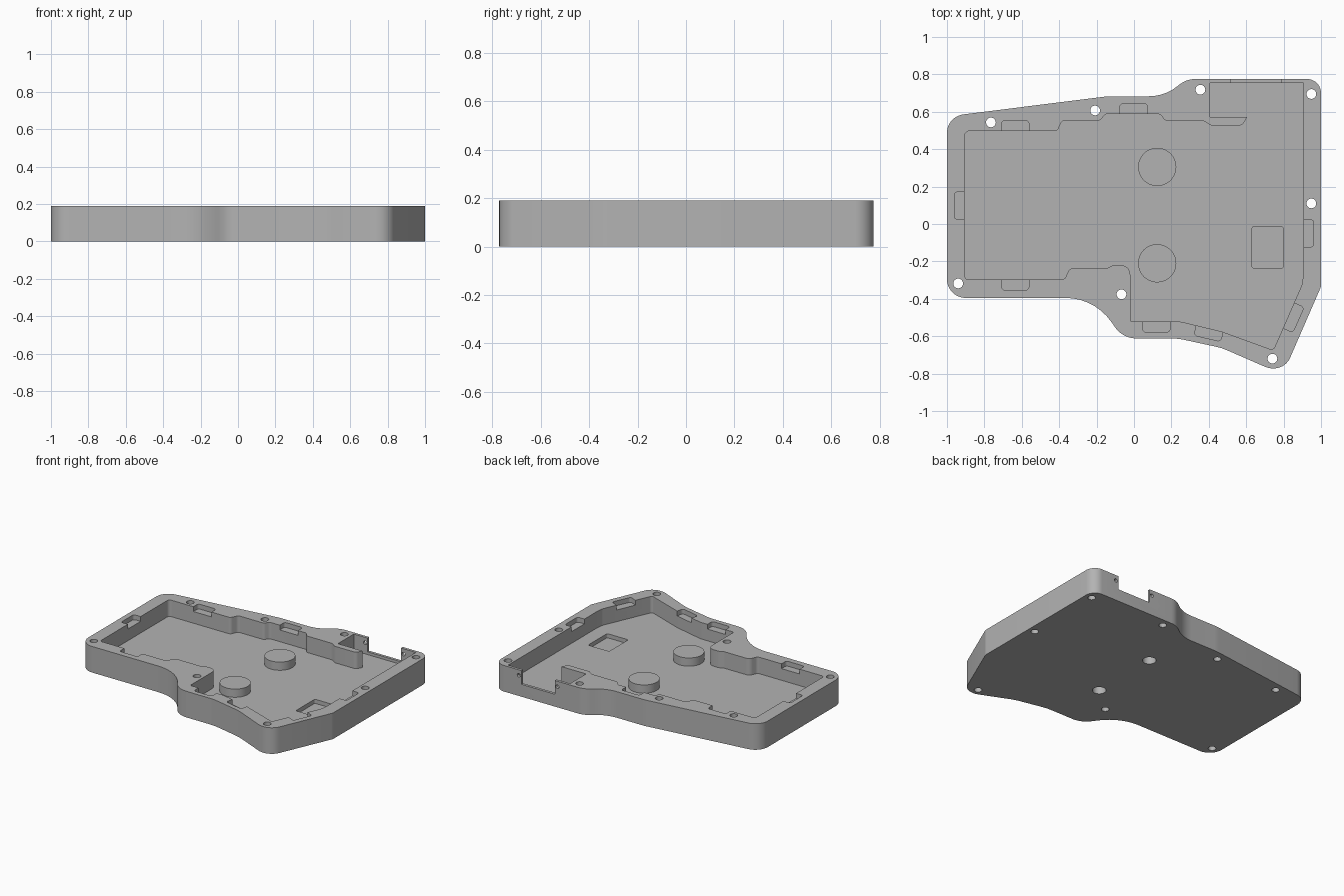
import bpy
import bmesh
from math import radians, pi, cos, sin
from mathutils import Vector, Matrix

cube = bpy.data.objects.get("Cube")
if cube:
    bpy.data.objects.remove(cube, do_unlink=True)

grey = bpy.data.materials.new("plain grey")
grey.use_nodes = True
COLOUR = (0.45, 0.45, 0.45, 1)
grey.diffuse_color = COLOUR
grey.node_tree.nodes["Principled BSDF"].inputs["Base Color"].default_value = COLOUR

TOP, FLOOR = 0.19, 0.07


def rounded(corners):
    """Turn (x, y, radius) corners into an outline with filleted corners."""
    points = []
    for i, (x, y, r) in enumerate(corners):
        p = Vector((x, y))
        a = Vector(corners[i - 1][:2]) - p
        b = Vector(corners[(i + 1) % len(corners)][:2]) - p
        half = a.angle(b) / 2
        if r <= 0 or half > 1.55:
            points.append(p)
            continue
        u, v = a.normalized(), b.normalized()
        reach = r * cos(half) / sin(half)
        centre = p + (u + v).normalized() * r / sin(half)
        start = p + u * reach - centre
        end = p + v * reach - centre
        sweep = start.angle_signed(end)
        steps = max(2, int(abs(sweep) / radians(7)))
        for k in range(steps + 1):
            points.append(centre + Matrix.Rotation(-sweep * k / steps, 2) @ start)
    return points


def circle(x, y, r, n=40):
    return [Vector((x + r * cos(2 * pi * k / n), y + r * sin(2 * pi * k / n)))
            for k in range(n)]


def prism(name, outline, z0, z1):
    bm = bmesh.new()
    face = bm.faces.new([bm.verts.new((p.x, p.y, z0)) for p in outline])
    grown = bmesh.ops.extrude_face_region(bm, geom=[face])
    for v in grown["geom"]:
        if isinstance(v, bmesh.types.BMVert):
            v.co.z = z1
    bmesh.ops.recalc_face_normals(bm, faces=bm.faces[:])
    mesh = bpy.data.meshes.new(name)
    bm.to_mesh(mesh)
    bm.free()
    mesh.materials.append(grey)
    ob = bpy.data.objects.new(name, mesh)
    bpy.context.collection.objects.link(ob)
    return ob


def combine(body, tool, operation="DIFFERENCE"):
    mod = body.modifiers.new("cut", "BOOLEAN")
    mod.operation, mod.solver, mod.object = operation, "EXACT", tool
    bpy.context.view_layer.objects.active = body
    bpy.ops.object.modifier_apply(modifier=mod.name)
    bpy.data.objects.remove(tool, do_unlink=True)


def box(x0, x1, y0, y1, r=0):
    return rounded([(x0, y0, r), (x1, y0, r), (x1, y1, r), (x0, y1, r)])


# Outer shell
outer = [(-1, .575, .1), (-.14, .683, .3), (.165, .683, .24), (.28, .775, .13),
         (1, .775, .075), (1, -.335, .05), (.81, -.772, .095), (.72, -.772, .1),
         (.47, -.663, .3), (.235, -.612, .3), (-.06, -.612, .14),
         (-.21, -.395, .3), (-1, -.395, .1)]
case = prism("case", rounded(outer), 0, TOP)

# Main cavity, with the stepped walls and the thin tongue beside the port bay
inner = [(-.905, .497, .025), (-.41, .497, .025), (-.385, .553, .025),
         (-.18, .553, .025), (-.155, .588, .025), (.14, .588, .025),
         (.165, .553, .025), (.37, .553, .025), (.41, .527, .025),
         (.58, .527, .03), (.605, .572, 0), (.405, .572, 0), (.405, .755, 0),
         (.905, .755, 0), (.905, -.26, 0), (.9, -.32, .02), (.745, -.675, .02),
         (.47, -.575, .05), (.25, -.522, .1), (-.02, -.522, .01),
         (-.02, -.22, .05), (-.11, -.22, .03), (-.14, -.235, .03),
         (-.345, -.235, .04), (-.37, -.297, .025), (-.905, -.297, .02)]
combine(case, prism("cavity", rounded(inner), FLOOR, TOP + .1))

# Clip pockets in the rim: a point on the inner wall and the outward direction
clips = [(-.635, .497, 90), (-.002, .588, 90), (-.905, .098, 180),
         (-.635, -.297, 270), (.12, -.522, 270), (.405, -.557, 257),
         (.828, -.49, -24), (.905, -.05, 0)]
for x, y, angle in clips:
    turn = Matrix.Rotation(radians(angle), 2)
    shape = [turn @ p + Vector((x, y)) for p in box(-.04, .056, -.073, .073, .018)]
    combine(case, prism("clip_pocket", shape, TOP - .035, TOP + .1))

# Shallow rectangular recess in the floor
combine(case, prism("floor_recess", box(.63, .8, -.235, -.015, .012), FLOOR - .03, FLOOR + .02))

# Port opening in the back wall, with a small hole on each side
combine(case, prism("port_opening", box(.515, .785, .74, .8), .09, TOP + .1))
for x in (.495, .805):
    hole = prism("port_screw_hole", circle(0, 0, .013, 16), -.05, .05)
    hole.data.transform(Matrix.Translation((x, .77, TOP - .04)) @ Matrix.Rotation(pi / 2, 4, "X"))
    combine(case, hole)

# Round bosses with blind holes underneath
for y in (.305, -.21):
    combine(case, prism("boss", circle(.124, y, .102, 64), FLOOR - .02, FLOOR + .06), "UNION")
    combine(case, prism("boss_hole", circle(.124, y, .045), -.05, .1))

# Screw holes through the rim
screws = [(-.765, .543), (-.208, .607), (.355, .718), (.948, .695),
          (.948, .11), (.74, -.72), (-.067, -.376), (-.94, -.318)]
for x, y in screws:
    combine(case, prism("screw_hole", circle(x, y, .026, 32), -.05, TOP + .1))

# Smooth the rounded walls and keep the edges crisp
bpy.ops.object.select_all(action="DESELECT")
case.select_set(True)
bpy.context.view_layer.objects.active = case
bpy.ops.object.shade_smooth_by_angle(angle=radians(30))
